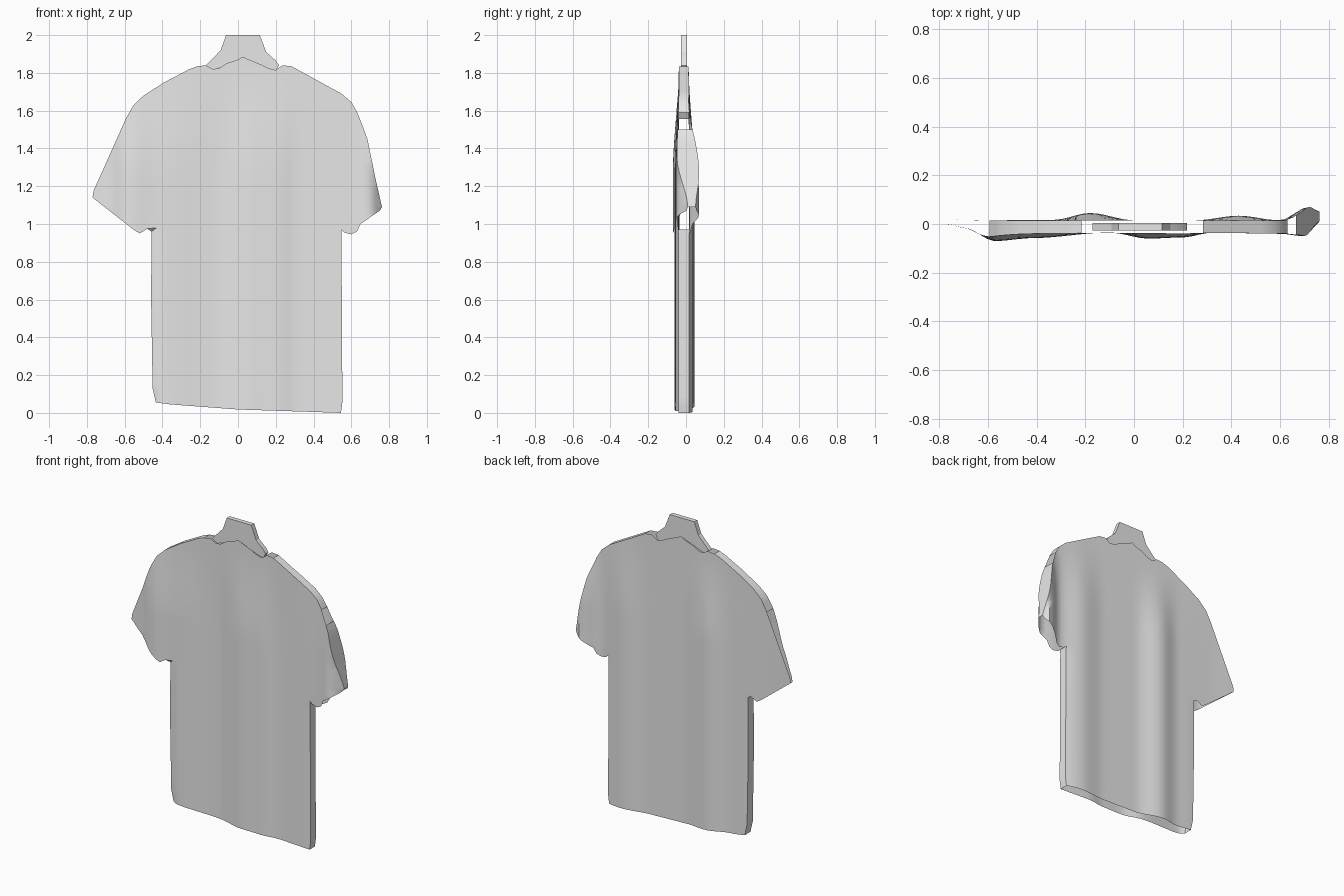
import bpy, bmesh, math
from mathutils import Vector
from mathutils.geometry import delaunay_2d_cdt

if "Cube" in bpy.data.objects:
    bpy.data.objects.remove(bpy.data.objects["Cube"])

grey = bpy.data.materials.new("plain_grey")
grey.diffuse_color = (0.8, 0.8, 0.8, 1)
grey.use_nodes = True
grey.node_tree.nodes["Principled BSDF"].inputs["Base Color"].default_value = grey.diffuse_color

# Outline of the shirt in x, z, as named open or walled runs (clockwise)
RUNS = [
    ("wall", [(-0.435, 0.055), (-0.452, 0.13), (-0.46, 0.6), (-0.458, 0.96)]),
    ("open", [(-0.458, 0.96), (-0.48, 0.975), (-0.52, 0.95), (-0.553, 0.97), (-0.70, 1.085),
              (-0.77, 1.14), (-0.765, 1.175), (-0.595, 1.555)]),
    ("wall", [(-0.595, 1.555), (-0.553, 1.63), (-0.50, 1.68), (-0.39, 1.75),
              (-0.257, 1.82), (-0.215, 1.835)]),
    ("open", [(-0.215, 1.835), (-0.17, 1.84), (-0.13, 1.82), (-0.10, 1.825), (-0.06, 1.85),
              (0.0, 1.87), (0.025, 1.885), (0.06, 1.87), (0.12, 1.845), (0.16, 1.825),
              (0.20, 1.815), (0.235, 1.84), (0.283, 1.835)]),
    ("wall", [(0.283, 1.835), (0.548, 1.69), (0.60, 1.645), (0.632, 1.59)]),
    ("open", [(0.632, 1.59), (0.667, 1.50)]),
    ("wall", [(0.667, 1.50), (0.685, 1.45), (0.727, 1.245), (0.762, 1.09)]),
    ("open", [(0.762, 1.09), (0.75, 1.07), (0.648, 1.0), (0.63, 0.96), (0.60, 0.945),
              (0.563, 0.955), (0.548, 0.97)]),
    ("wall", [(0.548, 0.97), (0.55, 0.5), (0.553, 0.06), (0.545, 0.0)]),
    ("open", [(0.545, 0.0), (0.46, 0.003), (0.0, 0.018), (-0.36, 0.045), (-0.435, 0.055)]),
]

# Depth of the cloth folds across the width: (x, y)
FRONT = [(-0.77, 0.0), (-0.70, -0.015), (-0.57, -0.07), (-0.42, -0.058), (-0.1, -0.035),
         (0.06, -0.06), (0.2, -0.055), (0.32, -0.036), (0.6, -0.04), (0.7, -0.05), (0.765, 0.01)]
BACK = [(-0.77, 0.018), (-0.6, 0.015), (-0.33, 0.017), (-0.18, 0.045), (0.0, 0.015),
        (0.25, 0.015), (0.43, 0.034), (0.6, 0.015), (0.72, 0.07), (0.765, 0.05)]
EDGE = {"front": -0.038, "back": 0.014}


def smooth(t):
    t = max(0.0, min(1.0, t))
    return t * t * (3 - 2 * t)


def curve(knots, x):
    x = max(knots[0][0], min(knots[-1][0], x))
    for (x0, y0), (x1, y1) in zip(knots, knots[1:]):
        if x <= x1:
            return y0 + (y1 - y0) * smooth((x - x0) / (x1 - x0))
    return knots[-1][1]


def densify(pts, step=0.03):
    out = []
    for a, b in zip(pts, pts[1:]):
        n = max(1, round(math.dist(a, b) / step))
        out += [(a[0] + (b[0] - a[0]) * i / n, a[1] + (b[1] - a[1]) * i / n) for i in range(n)]
    return out + [pts[-1]]


def seg_dist(p, a, b):
    p, a, b = Vector(p), Vector(a), Vector(b)
    d = b - a
    t = max(0.0, min(1.0, (p - a).dot(d) / d.length_squared))
    return (p - a - d * t).length


def distance(p, kinds):
    return min(seg_dist(p, a, b) for k, pts in RUNS if k in kinds for a, b in zip(pts, pts[1:]))


def depth(side, x, z):
    """Cloth depth: folds fade towards the shoulders and curl in at the seams."""
    y = curve(FRONT if side == "front" else BACK, x)
    rest = EDGE[side]
    y = rest + (y - rest) * smooth((1.85 - z) / 0.6)
    if abs(x) < 0.6 and z < 0.97:
        curl = 0.7 * (1 - smooth(distance((x, z), ("wall",)) / 0.03))
        y += (rest - y) * curl
    return y


def make(name, verts, faces, angle=40):
    mesh = bpy.data.meshes.new(name)
    mesh.from_pydata(verts, [], faces)
    mesh.materials.append(grey)
    obj = bpy.data.objects.new(name, mesh)
    bpy.context.collection.objects.link(obj)
    bpy.ops.object.select_all(action='DESELECT')
    obj.select_set(True)
    bpy.context.view_layer.objects.active = obj
    bpy.ops.object.shade_smooth_by_angle(angle=math.radians(angle))
    return obj


# Front and back panels: filled outline with an inner grid of points
loop = [p for _, pts in RUNS for p in densify(pts)[:-1]][::-1]
grid = [(-0.78 + i * 0.035, 0.02 + j * 0.04) for i in range(46) for j in range(48)]
grid = [p for p in grid if distance(p, ("wall", "open")) > 0.014]
flat, _, tris, *_ = delaunay_2d_cdt([Vector(p) for p in loop + grid], [],
                                    [list(range(len(loop)))], 1, 1e-5)
used = sorted({i for t in tris for i in t})
index = {v: i for i, v in enumerate(used)}
tris = [[index[i] for i in t] for t in tris]
for side in ("front", "back"):
    verts = [(flat[i].x, depth(side, flat[i].x, flat[i].y), flat[i].y) for i in used]
    make(side + "_panel", verts, tris if side == "front" else [t[::-1] for t in tris])

# Seam strips along the sides, shoulders and right sleeve
names = iter(["left_side_strip", "left_shoulder_strip", "right_shoulder_strip",
              "right_sleeve_strip", "right_side_strip"])
for kind, pts in RUNS:
    if kind == "wall":
        line = densify(pts)
        verts = [(x, depth(s, x, z), z) for x, z in line for s in ("front", "back")]
        faces = [(2 * i, 2 * i + 2, 2 * i + 3, 2 * i + 1) for i in range(len(line) - 1)]
        make(next(names), verts, [f[::-1] for f in faces])

# Collar board standing in the neck opening
half = [(-0.17, 1.84), (-0.13, 1.88), (-0.092, 1.92), (-0.063, 2.0), (0.115, 2.0), (0.15, 1.91),
        (0.20, 1.865), (0.217, 1.84), (0.20, 1.81), (0.16, 1.818), (0.025, 1.875), (-0.13, 1.815)]
n = len(half)
verts = [(x, y, z) for y in (-0.026, 0.004) for x, z in half]
faces = [list(range(n))[::-1], list(range(n, 2 * n))]
faces += [(i, (i + 1) % n, n + (i + 1) % n, n + i) for i in range(n)]
make("collar", verts, faces, 20)
